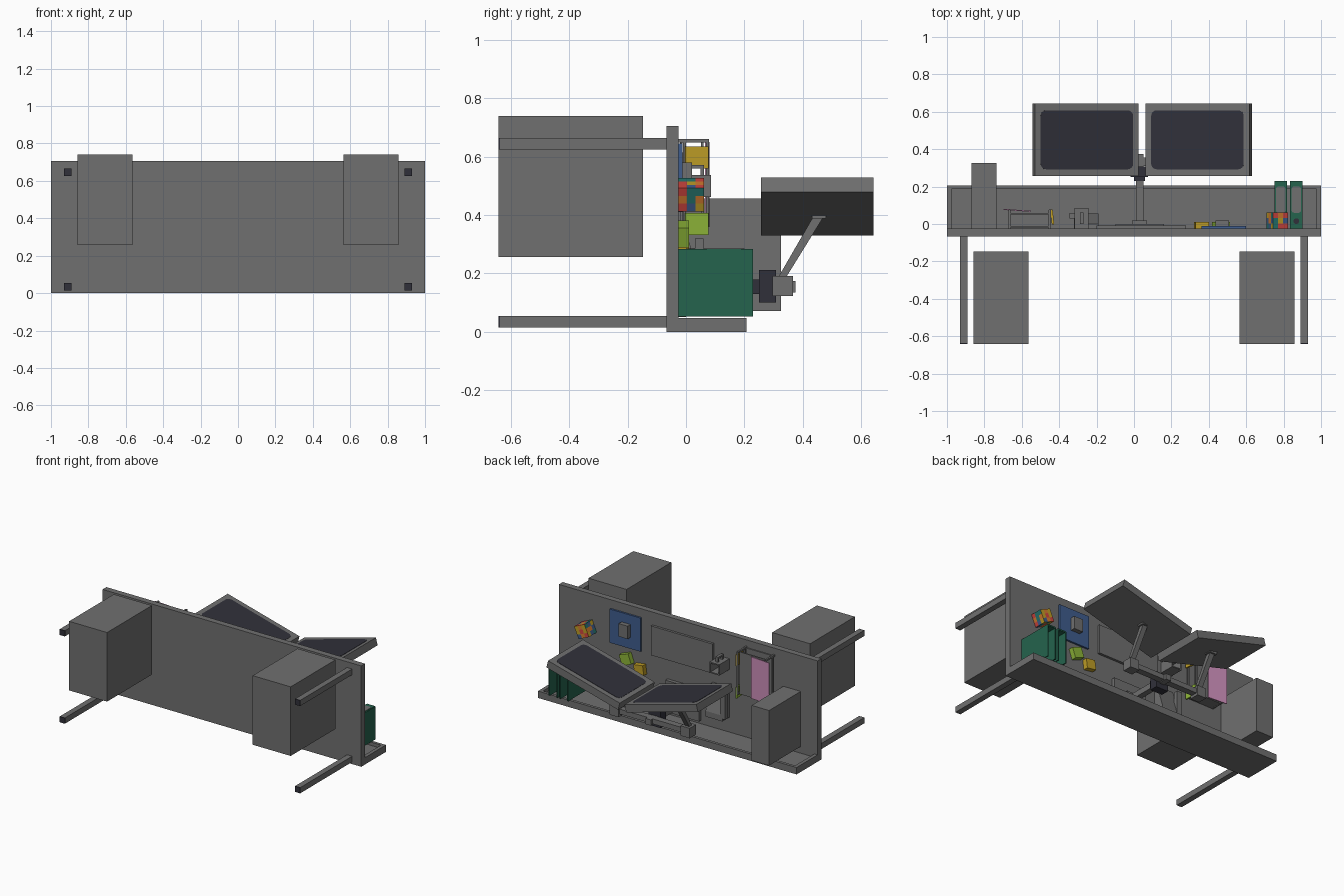
import bpy, bmesh, math, random
from mathutils import Matrix, Vector

if "Cube" in bpy.data.objects:
    bpy.data.objects.remove(bpy.data.objects["Cube"])

random.seed(4)
COL = {
    "grey": (0.16, 0.16, 0.16), "charcoal": (0.03, 0.03, 0.042), "green": (0.018, 0.125, 0.075),
    "blue": (0.05, 0.11, 0.27), "yellow": (0.52, 0.34, 0.02), "lime": (0.27, 0.46, 0.04),
    "pink": (0.62, 0.28, 0.5), "red": (0.62, 0.06, 0.05), "teal": (0.02, 0.18, 0.16),
    "orange": (0.65, 0.2, 0.03)}
MAT = {}
for n, c in COL.items():
    MAT[n] = bpy.data.materials.new(n)
    MAT[n].diffuse_color = (*c, 1)


def finish(name, bm, mats, mw=None):
    me = bpy.data.meshes.new(name)
    bmesh.ops.recalc_face_normals(bm, faces=bm.faces)
    bm.to_mesh(me)
    bm.free()
    for m in mats:
        me.materials.append(MAT[m])
    ob = bpy.data.objects.new(name, me)
    if mw is not None:
        ob.matrix_world = mw
    bpy.context.collection.objects.link(ob)
    return ob


def box(name, x, y, z, mat="grey", mw=None):
    """Box from (min, max) ranges, optionally moved by a matrix."""
    bm = bmesh.new()
    size = Vector((x[1] - x[0], y[1] - y[0], z[1] - z[0]))
    mid = Vector((sum(x) / 2, sum(y) / 2, sum(z) / 2))
    bmesh.ops.create_cube(bm, size=1, matrix=Matrix.Translation(mid) @ Matrix.Diagonal((*size, 1)))
    return finish(name, bm, [mat], mw)


def turned(x, y, z, deg, axis="Y"):
    return Matrix.Translation((x, y, z)) @ Matrix.Rotation(math.radians(deg), 4, axis)


def plate(name, cx, cy, w, h, r, z, t, mat, mw=None):
    """Rounded rectangle in the xy plane, from z to z + t."""
    bm = bmesh.new()
    vs = []
    for k, (sx, sy) in enumerate(((1, 1), (-1, 1), (-1, -1), (1, -1))):
        for i in range(5):
            a = math.radians(90 * k + 22.5 * i)
            vs.append(bm.verts.new((cx + sx * (w / 2 - r) + r * math.cos(a),
                                    cy + sy * (h / 2 - r) + r * math.sin(a), z)))
    f = bm.faces.new(vs)
    ex = bmesh.ops.extrude_face_region(bm, geom=[f])
    bmesh.ops.translate(bm, vec=(0, 0, t), verts=[v for v in ex["geom"] if isinstance(v, bmesh.types.BMVert)])
    return finish(name, bm, [mat], mw)


def prism(name, yz, x, mat="grey"):
    """Profile in the yz plane extruded along x."""
    bm = bmesh.new()
    a = [bm.verts.new((x[0], *p)) for p in yz]
    b = [bm.verts.new((x[1], *p)) for p in yz]
    bm.faces.new(a)
    bm.faces.new(b[::-1])
    for i in range(len(yz)):
        j = (i + 1) % len(yz)
        bm.faces.new((a[i], a[j], b[j], b[i]))
    return finish(name, bm, [mat])


D = -0.025  # work surface level: the desk lies on its back, its up is +y

# Desk: top, legs with dark feet, cabinets
box("desk_top", (-1, 1), (-0.067, D), (0, 0.705))
for s in (-1, 1):
    for z in (0.035, 0.645):
        box("leg", (s * 0.91 - 0.02, s * 0.91 + 0.02), (-0.637, -0.067), (z - 0.02, z + 0.02))
        box("leg_foot", (s * 0.91 - 0.02, s * 0.91 + 0.02), (-0.642, -0.637), (z - 0.02, z + 0.02), "charcoal")
    box("cabinet", (s * 0.71 - 0.147, s * 0.71 + 0.147), (-0.642, -0.147), (0.257, 0.74))

# Back board with raised rim
box("back_panel", (-0.975, 0.975), (D, 0.187), (0, 0.025))
box("back_rim_top", (-1, 1), (0.187, 0.207), (0, 0.048))
for s in (-1, 1):
    box("back_rim_side", (s * 0.9875 - 0.0125, s * 0.9875 + 0.0125), (D, 0.187), (0, 0.048))

# Computer tower
box("computer_tower", (-0.87, -0.735), (D, 0.325), (0.072, 0.457))

# Monitors, turned towards the middle
for s, cx in ((1, 0.346), (-1, -0.259)):
    mw = turned(cx, 0.45, 0.43, -15 * s)
    box("monitor", (-0.287, 0.287), (-0.193, 0.193), (-0.026, 0.026), "grey", mw)
    plate("screen", 0, 0.0, 0.512, 0.315, 0.03, 0.026, 0.002, "charcoal", mw)

# Monitor stand: base, post, clamp, cross beam and sloping arms
box("stand_base", (-0.1, 0.16), (D, 0.0), (0.05, 0.27))
box("stand_foot_collar", (-0.01, 0.07), (0.0, 0.018), (0.11, 0.20))
box("stand_post", (0.01, 0.05), (0.0, 0.375), (0.135, 0.175))
box("stand_clamp", (-0.02, 0.075), (0.25, 0.308), (0.10, 0.212), "charcoal")
box("stand_clamp_collar", (0.0, 0.06), (0.23, 0.25), (0.13, 0.18), "charcoal")
box("cross_beam", (-0.22, 0.28), (0.31, 0.355), (0.14, 0.175))
for x in (0.30, -0.25):
    box("arm_joint", (x - 0.035, x + 0.035), (0.297, 0.367), (0.122, 0.192))
    prism("arm", [(0.318, 0.19), (0.345, 0.19), (0.472, 0.395), (0.445, 0.41)], (x - 0.018, x + 0.018))
    box("arm_mount", (x - 0.03, x + 0.03), (0.432, 0.48), (0.388, 0.412))

# Two green binders with a rounded label on each spine
for x in (0.784, 0.868):
    for s in (-1, 1):
        box("binder_board", (x + s * 0.03 - 0.004, x + s * 0.03 + 0.004), (D, 0.23), (0.052, 0.282), "green")
    box("binder_spine", (x - 0.03, x + 0.03), (D, 0.23), (0.274, 0.284), "green")
    plate("binder_label", x, 0.13, 0.05, 0.14, 0.012, 0.284, 0.002, "grey")
    plate("binder_hole", x, 0.015, 0.03, 0.03, 0.014, 0.284, 0.002, "charcoal")

# Puzzle cube with coloured cells
bm = bmesh.new()
bmesh.ops.create_cube(bm, size=0.087)
bmesh.ops.subdivide_edges(bm, edges=bm.edges[:], cuts=2, use_grid_fill=True)
for f in bm.faces:
    f.material_index = random.randrange(5)
finish("puzzle_cube", bm, ["red", "teal", "yellow", "blue", "orange"], turned(0.765, D + 0.0435, 0.47, 24))

# Mouse and mat, keyboard
box("mouse_mat", (0.36, 0.60), (D, -0.012), (0.41, 0.645), "blue")
box("mouse", (0.437, 0.507), (-0.012, 0.02), (0.49, 0.58))
box("keyboard", (-0.20, 0.277), (D, -0.008), (0.41, 0.615))

# Note pads
box("note_pad_lime", (-0.038, 0.038), (0, 0.035), (-0.036, 0.036), "lime", turned(0.465, D, 0.335, 20))
box("note_pad_yellow", (-0.036, 0.036), (0, 0.035), (-0.034, 0.034), "yellow", turned(0.36, D, 0.29, 8))

# Mug: four walls, floor and a square handle
mx, mz, w = -0.28, 0.50, 0.038
for s in (-1, 1):
    box("mug_side", (mx + s * 0.034 - 0.004, mx + s * 0.034 + 0.004), (D, 0.086), (mz - w, mz + w))
    box("mug_wall", (mx - 0.03, mx + 0.03), (D, 0.086), (mz + s * 0.034 - 0.004, mz + s * 0.034 + 0.004))
    box("mug_handle_bar", (mx - 0.01, mx + 0.01), (0.03 + s * 0.025 - 0.006, 0.03 + s * 0.025 + 0.006), (mz + w, mz + 0.072))
box("mug_floor", (mx - 0.03, mx + 0.03), (D, -0.015), (mz - 0.03, mz + 0.03))
box("mug_handle_grip", (mx - 0.01, mx + 0.01), (0.011, 0.049), (mz + 0.06, mz + 0.072))

# Sloping desk phone with handset
prism("phone_body", [(D, 0.13), (0.055, 0.13), (0.055, 0.17), (0.0, 0.34), (D, 0.34)], (-0.32, -0.19))
box("phone_handset", (-0.345, -0.305), (0.03, 0.06), (0.15, 0.32))

# Paper tray: two shelves, posts, top rails, a loose sheet
for y in (-0.02, 0.052):
    box("tray_shelf", (-0.66, -0.455), (y, y + 0.008), (0.36, 0.655))
for x in (-0.665, -0.45):
    for z in (0.365, 0.655):
        box("tray_post", (x - 0.006, x + 0.006), (D, 0.075), (z - 0.006, z + 0.006))
    box("tray_rail", (x - 0.005, x + 0.005), (0.068, 0.078), (0.36, 0.66))
    box("tray_rail_low", (x - 0.005, x + 0.005), (-0.01, 0.0), (0.36, 0.66))
box("tray_back", (-0.66, -0.455), (D, 0.06), (0.36, 0.367))
box("paper_sheet", (-0.073, 0.073), (-0.003, 0.003), (-0.145, 0.145), "pink", turned(-0.625, 0.073, 0.505, -4, "Z"))

# Sticky notes hung on the tray side
for n, z in (("lime", 0.37), ("yellow", 0.597)):
    box("sticky_note_" + n, (-0.006, 0.006), (-0.04, 0.04), (-0.038, 0.038), n, turned(-0.437, 0.037, z, 6, "Z"))

for m in bpy.data.materials:
    if m.users and not m.is_grease_pencil:
        m.use_nodes = True
        m.node_tree.nodes["Principled BSDF"].inputs["Base Color"].default_value = m.diffuse_color
